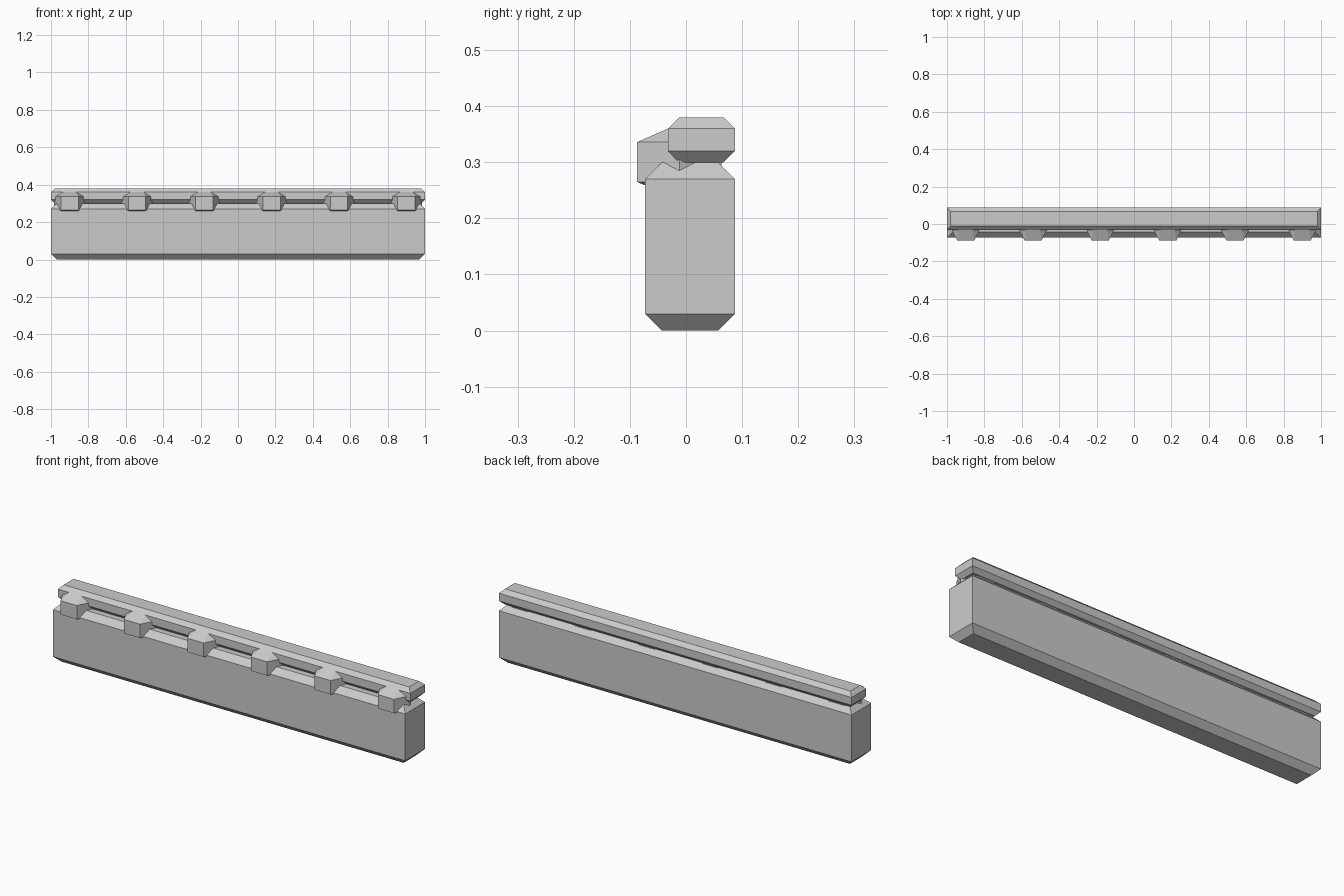
import bpy, bmesh

if "Cube" in bpy.data.objects:
    bpy.data.objects.remove(bpy.data.objects["Cube"])


def loft(name, rings):
    """Skin equal-length rings of points and close both ends."""
    bm = bmesh.new()
    loops = [[bm.verts.new(p) for p in ring] for ring in rings]
    n = len(loops[0])
    for a, b in zip(loops, loops[1:]):
        for i in range(n):
            j = (i + 1) % n
            bm.faces.new((a[i], a[j], b[j], b[i]))
    bm.faces.new(loops[0])
    bm.faces.new(loops[-1])
    bmesh.ops.recalc_face_normals(bm, faces=bm.faces)
    mesh = bpy.data.meshes.new(name)
    bm.to_mesh(mesh)
    bm.free()
    obj = bpy.data.objects.new(name, mesh)
    bpy.context.collection.objects.link(obj)
    return obj


def chamfered_beam(name, y0, y1, z0, z1, c):
    """Long beam with sloped rims around its top and bottom."""
    rings = []
    for z, d in ((z0, c), (z0 + c, 0), (z1 - c, 0), (z1, c)):
        x = 1 - d
        rings.append([(-x, y0 + d, z), (x, y0 + d, z), (x, y1 - d, z), (-x, y1 - d, z)])
    return loft(name, rings)


def stud(name, x):
    """Faceted block: small end faces swelling to an octagon at mid depth."""
    zc, fx, fz = 0.3005, 0.046, 0.0355   # centre height, end face half sizes
    mx, mz, tx = 0.085, 0.0685, 0.032    # mid half sizes, top edge half width
    bm = bmesh.new()
    for sx in (-1, 1):
        for sz in (-1, 1):
            for y in (-0.087, 0.063):
                bm.verts.new((x + sx * fx, y, zc + sz * fz))
            bm.verts.new((x + sx * mx, -0.012, zc + sz * fz))
            bm.verts.new((x + sx * tx, -0.012, zc + sz * mz))
    bmesh.ops.convex_hull(bm, input=bm.verts)
    bmesh.ops.dissolve_limit(bm, angle_limit=0.01, verts=bm.verts, edges=bm.edges)
    mesh = bpy.data.meshes.new(name)
    bm.to_mesh(mesh)
    bm.free()
    obj = bpy.data.objects.new(name, mesh)
    bpy.context.collection.objects.link(obj)
    return obj


# Main wall beam and the narrower cap rail flush with its back
chamfered_beam("base_beam", -0.073, 0.087, 0.0, 0.30, 0.03)
chamfered_beam("cap_rail", -0.032, 0.087, 0.30, 0.38, 0.02)

# Row of six studs under the rail
for i in range(6):
    stud(f"stud_{i + 1}", -0.9 + 0.36 * i)
